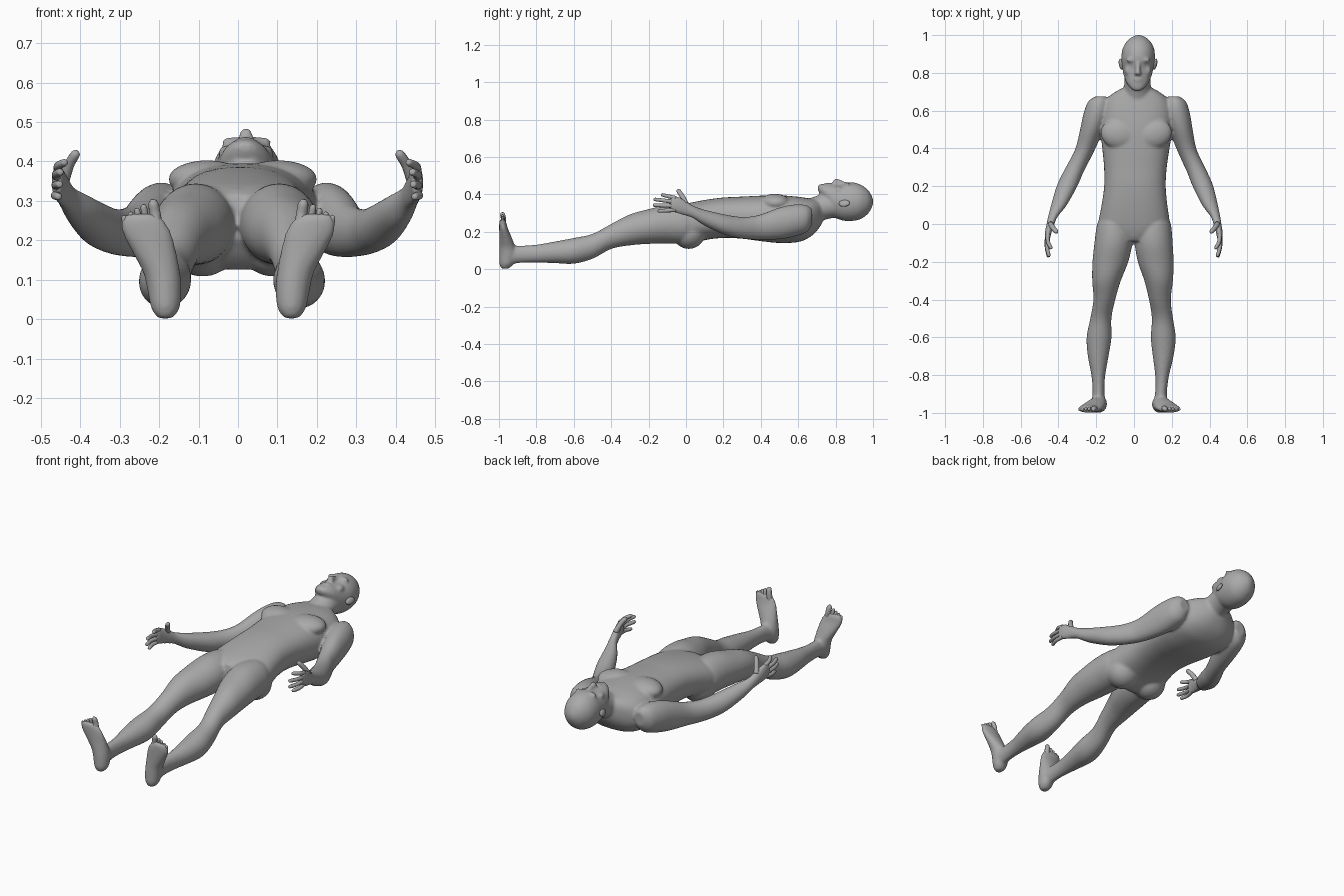
import bpy, bmesh, math
from mathutils import Vector, Matrix

skin = bpy.data.materials.new("grey skin")
skin.diffuse_color = (0.4, 0.4, 0.4, 1)
LEAN = 0.025  # slight sideways lean of the lying body


def smooth_path(secs, steps=4):
    """Catmull-Rom through section tuples (x, y, z, half_a, half_b)."""
    out = []
    n = len(secs)
    for i in range(n - 1):
        p = [secs[max(i - 1, 0)], secs[i], secs[i + 1], secs[min(i + 2, n - 1)]]
        for s in range(steps):
            t = s / steps
            out.append([0.5 * (2 * b + (c - a) * t + (2 * a - 5 * b + 4 * c - d) * t * t
                               + (3 * b - a - 3 * c + d) * t ** 3) for a, b, c, d in zip(*p)])
    out.append(list(secs[-1]))
    return out


def loft(bm, secs, axis="Y", side=1, power=2.0, segs=28):
    """Closed skin through superellipse sections lying across the axis."""
    path = smooth_path(secs)
    rings = []
    for i, (x, y, z, a, b) in enumerate(path):
        if axis == "Y":
            u, v = Vector((1, 0, 0)), Vector((0, 0, 1))
        elif axis == "Z":
            u, v = Vector((1, 0, 0)), Vector((0, 1, 0))
        else:
            d = Vector(path[min(i + 1, len(path) - 1)][:3]) - Vector(path[max(i - 1, 0)][:3])
            q = d.to_track_quat("Z", "Y")
            u, v = q @ Vector((1, 0, 0)), q @ Vector((0, 1, 0))
        a, b = max(a, 0.002), max(b, 0.002)
        ring = []
        for k in range(segs):
            t = 2 * math.pi * k / segs
            c, s = math.cos(t), math.sin(t)
            p = (Vector((x, y, z)) + u * a * math.copysign(abs(c) ** (2 / power), c)
                 + v * b * math.copysign(abs(s) ** (2 / power), s))
            ring.append(bm.verts.new((p.x * side, p.y, p.z)))
        rings.append(ring)
    faces = []
    for r, q in zip(rings, rings[1:]):
        for k in range(segs):
            m = (k + 1) % segs
            faces.append(bm.faces.new((r[k], r[m], q[m], q[k])))
    faces += [bm.faces.new(rings[0]), bm.faces.new(rings[-1])]
    bmesh.ops.recalc_face_normals(bm, faces=faces)


def blob(bm, pos, size, tilt=0):
    """Ellipsoid muscle, optionally turned about z."""
    m = Matrix.Translation(pos) @ Matrix.Rotation(tilt, 4, "Z") @ Matrix.Diagonal((*size, 1))
    bmesh.ops.create_uvsphere(bm, u_segments=28, v_segments=16, radius=1, matrix=m)


def finish(bm, name):
    for v in bm.verts:
        v.co.x += LEAN * v.co.y
    me = bpy.data.meshes.new(name)
    bm.to_mesh(me)
    bm.free()
    me.materials.append(skin)
    me.polygons.foreach_set("use_smooth", [True] * len(me.polygons))
    ob = bpy.data.objects.new(name, me)
    bpy.context.collection.objects.link(ob)
    return ob


body = bmesh.new()

# Torso: y, half width, back z, front z
torso = [(-0.09, 0.08, 0.20, 0.315), (-0.05, 0.15, 0.15, 0.335), (0.0, 0.187, 0.125, 0.35),
         (0.1, 0.174, 0.155, 0.37), (0.2, 0.163, 0.167, 0.383), (0.3, 0.166, 0.163, 0.388),
         (0.4, 0.178, 0.15, 0.393), (0.5, 0.19, 0.14, 0.395), (0.6, 0.19, 0.145, 0.387),
         (0.66, 0.165, 0.17, 0.378), (0.7, 0.115, 0.205, 0.372), (0.73, 0.06, 0.25, 0.36)]
loft(body, [(0, y, (b + t) / 2, w, (t - b) / 2) for y, w, b, t in torso], power=2.4, segs=40)

# Neck and head
loft(body, [(0, 0.63, 0.29, 0.095, 0.08), (0, 0.68, 0.305, 0.08, 0.08),
            (0, 0.74, 0.335, 0.07, 0.072), (0, 0.8, 0.345, 0.07, 0.07)])
loft(body, [(0, 0.705, 0.435, 0.018, 0.012), (0, 0.72, 0.425, 0.038, 0.03),
            (0, 0.75, 0.405, 0.06, 0.053), (0, 0.79, 0.37, 0.075, 0.086),
            (0, 0.83, 0.358, 0.083, 0.096), (0, 0.88, 0.361, 0.089, 0.104),
            (0, 0.93, 0.36, 0.083, 0.094), (0, 0.97, 0.36, 0.06, 0.067),
            (0, 0.99, 0.36, 0.034, 0.038), (0, 1.0, 0.36, 0.012, 0.014)], segs=36)
# Nose, lips and chin
loft(body, [(0, 0.785, 0.455, 0.012, 0.008), (0, 0.795, 0.464, 0.019, 0.021),
            (0, 0.81, 0.464, 0.014, 0.02), (0, 0.845, 0.458, 0.01, 0.012),
            (0, 0.87, 0.455, 0.01, 0.008)])
blob(body, (0, 0.765, 0.45), (0.027, 0.016, 0.014))
blob(body, (0, 0.728, 0.438), (0.026, 0.018, 0.016))
# Groin
blob(body, (0, -0.045, 0.285), (0.045, 0.05, 0.05))

for s in (-1, 1):
    # Brow, cheek, chest and buttock masses
    blob(body, (s * 0.033, 0.868, 0.45), (0.032, 0.012, 0.013))
    blob(body, (s * 0.046, 0.812, 0.425), (0.024, 0.028, 0.016))
    blob(body, (s * 0.09, 0.475, 0.355), (0.1, 0.08, 0.048), s * 0.25)
    blob(body, (s * 0.09, 0.015, 0.2), (0.092, 0.09, 0.092))
    # Leg from hip to ankle
    loft(body, [(0.105, 0.06, 0.245, 0.06, 0.07), (0.105, 0.0, 0.24, 0.09, 0.1),
                (0.107, -0.1, 0.24, 0.1, 0.103), (0.12, -0.2, 0.228, 0.095, 0.093),
                (0.138, -0.3, 0.21, 0.076, 0.083), (0.147, -0.4, 0.175, 0.058, 0.067),
                (0.163, -0.5, 0.122, 0.056, 0.067), (0.17, -0.6, 0.098, 0.066, 0.069),
                (0.172, -0.7, 0.09, 0.055, 0.058), (0.169, -0.8, 0.083, 0.037, 0.048),
                (0.166, -0.88, 0.08, 0.031, 0.046), (0.164, -0.94, 0.075, 0.036, 0.05)], side=s)
    # Foot standing up from heel to ball
    loft(body, [(0.16, -0.968, 0.002, 0.018, 0.018), (0.16, -0.96, 0.028, 0.036, 0.038),
                (0.163, -0.953, 0.08, 0.044, 0.046), (0.17, -0.956, 0.12, 0.047, 0.042),
                (0.188, -0.965, 0.17, 0.056, 0.033), (0.207, -0.976, 0.22, 0.062, 0.023),
                (0.218, -0.98, 0.253, 0.053, 0.018), (0.222, -0.982, 0.268, 0.036, 0.01)],
         axis="Z", side=s)
    # Arm from shoulder to palm
    loft(body, [(0.195, 0.675, 0.28, 0.03, 0.04), (0.203, 0.645, 0.27, 0.058, 0.072),
                (0.213, 0.58, 0.26, 0.07, 0.086), (0.235, 0.5, 0.245, 0.063, 0.085),
                (0.267, 0.4, 0.225, 0.053, 0.068), (0.3, 0.33, 0.22, 0.053, 0.06),
                (0.33, 0.27, 0.225, 0.054, 0.057), (0.36, 0.2, 0.24, 0.055, 0.054),
                (0.4, 0.1, 0.275, 0.042, 0.043), (0.43, 0.04, 0.305, 0.026, 0.034),
                (0.442, 0.0, 0.325, 0.021, 0.04), (0.452, -0.04, 0.342, 0.018, 0.046),
                (0.456, -0.075, 0.35, 0.014, 0.044), (0.456, -0.085, 0.35, 0.008, 0.036)], side=s)

# Fuse the masses into one continuous skin
ob = finish(body, "body")
rm = ob.modifiers.new("fuse", "REMESH")
rm.mode = "VOXEL"
rm.voxel_size = 0.0075
rm.use_smooth_shade = True
sm = ob.modifiers.new("soften", "SMOOTH")
sm.factor = 0.5
sm.iterations = 6


def digit(bm, pts, r, side):
    """Tapered finger or toe with a rounded tip."""
    secs = [(*p, r * (1 - 0.1 * i), r * (1 - 0.1 * i)) for i, p in enumerate(pts)]
    a, b = Vector(pts[-2]), Vector(pts[-1])
    tip = b + (b - a).normalized() * r * 0.7
    secs.append((*tip, r * 0.35, r * 0.35))
    loft(bm, secs, axis="path", side=side, segs=12)


for s, label in ((-1, "left"), (1, "right")):
    # Fingers and thumb
    bm = bmesh.new()
    tips = [(0.437, -0.125, 0.397), (0.447, -0.165, 0.373),
            (0.449, -0.168, 0.342), (0.452, -0.143, 0.311)]
    for i, tip in enumerate(tips):
        base = Vector((0.455, -0.055, 0.38 - 0.021 * i))
        mid = base.lerp(Vector(tip), 0.55) + Vector((0.008, 0, 0))
        digit(bm, [tuple(base), tuple(mid), tip], 0.0115, s)
    digit(bm, [(0.442, 0.0, 0.35), (0.427, -0.022, 0.392), (0.411, -0.04, 0.418)], 0.0145, s)
    finish(bm, label + "_fingers")

    # Toes
    bm = bmesh.new()
    for i in range(5):
        r = 0.016 if i == 0 else 0.0105 - 0.0005 * i
        x = 0.186 + (0.0 if i == 0 else 0.008 + 0.0165 * i)
        top = 0.293 - 0.009 * i
        digit(bm, [(x - 0.004, -0.978, 0.235 - 0.004 * i), (x, -0.976, top - 0.025),
                   (x + 0.004, -0.981, top)], r, s)
    finish(bm, label + "_toes")

    # Ear
    bm = bmesh.new()
    m = (Matrix.Translation((s * 0.09, 0.846, 0.352)) @ Matrix.Rotation(-s * 0.35, 4, "Y")
         @ Matrix.Rotation(-s * 0.2, 4, "Z") @ Matrix.Diagonal((0.01, 0.03, 0.019, 1)))
    bmesh.ops.create_uvsphere(bm, u_segments=16, v_segments=10, radius=1, matrix=m)
    finish(bm, label + "_ear")
